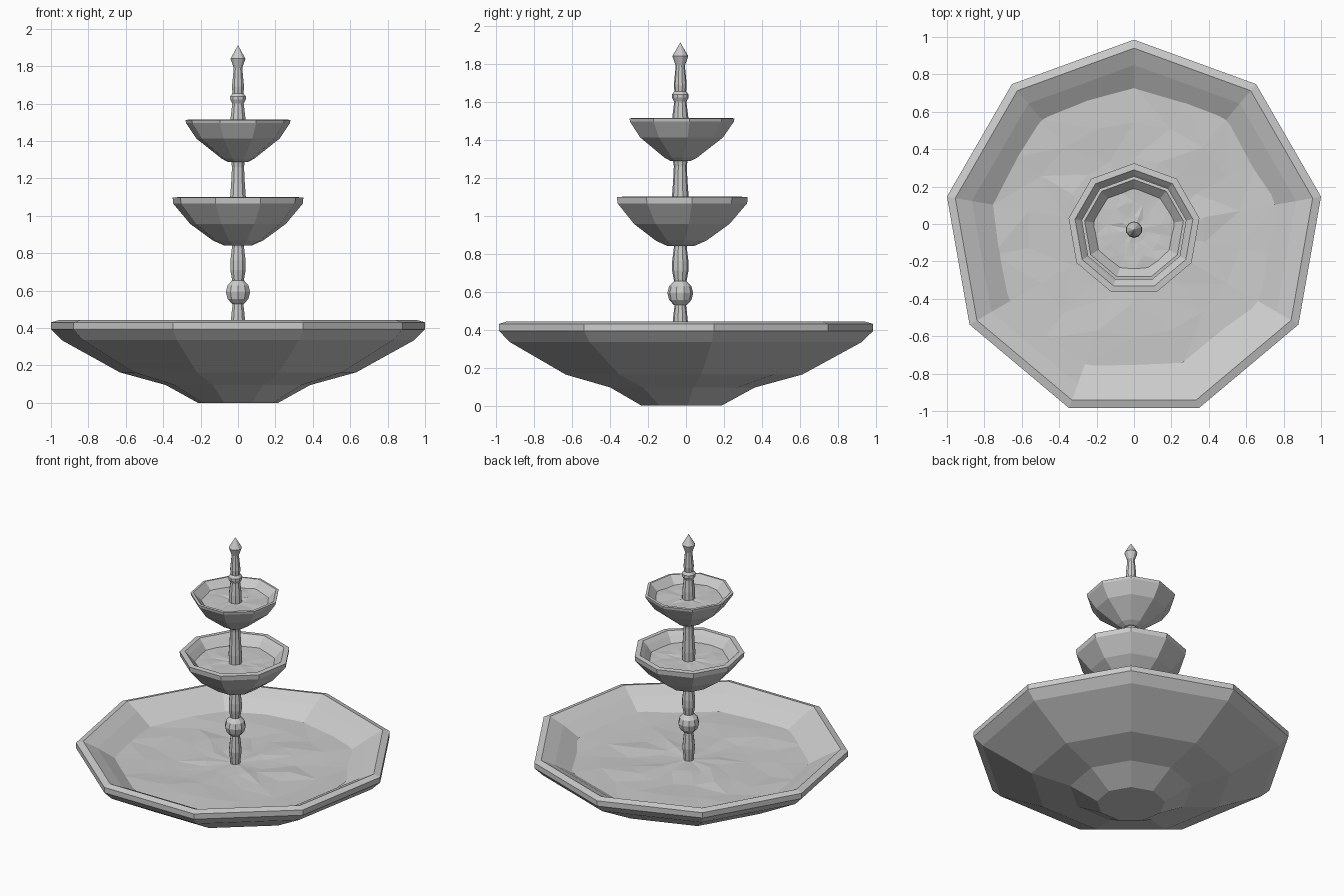
import bpy
import bmesh
import math
import random

random.seed(4)
if "Cube" in bpy.data.objects:
    bpy.data.objects.remove(bpy.data.objects["Cube"], do_unlink=True)

CENTRE_Y = -0.03
SIDES = 9


def make_material(name, colour):
    mat = bpy.data.materials.new(name)
    mat.use_nodes = True
    mat.diffuse_color = colour
    mat.node_tree.nodes["Principled BSDF"].inputs["Base Color"].default_value = colour
    return mat


stone = make_material("grey stone", (0.6, 0.6, 0.6, 1))


def finish(name, bm):
    bmesh.ops.recalc_face_normals(bm, faces=bm.faces)
    mesh = bpy.data.meshes.new(name)
    bm.to_mesh(mesh)
    bm.free()
    mesh.materials.append(stone)
    obj = bpy.data.objects.new(name, mesh)
    obj.location.y = CENTRE_Y
    bpy.context.collection.objects.link(obj)
    return obj


def ring(bm, radius, z, sides, jitter=0.0):
    """One ring of vertices, or a single vertex on the axis."""
    if radius == 0:
        return [bm.verts.new((0, 0, z))]
    verts = []
    for i in range(sides):
        a = math.pi / 2 + 2 * math.pi * i / sides
        dz = random.uniform(-jitter, jitter)
        verts.append(bm.verts.new((radius * math.cos(a), radius * math.sin(a), z + dz)))
    return verts


def bridge(bm, low, high):
    n = max(len(low), len(high))
    for i in range(n):
        j = (i + 1) % n
        if len(low) == 1:
            bm.faces.new((low[0], high[j], high[i]))
        elif len(high) == 1:
            bm.faces.new((low[i], low[j], high[0]))
        else:
            bm.faces.new((low[i], low[j], high[j], high[i]))


def turned(name, profile, sides):
    """Revolve a (radius, height) profile that starts and ends on the axis."""
    bm = bmesh.new()
    rings = [ring(bm, r, z, sides) for r, z in profile]
    for low, high in zip(rings, rings[1:]):
        bridge(bm, low, high)
    return finish(name, bm)


def water(name, radius, z, ripple, rings_count, sides):
    """Faceted, gently rippled disc."""
    bm = bmesh.new()
    rings = [ring(bm, radius * k / rings_count, z, sides, ripple)
             for k in range(rings_count + 1)]
    for inner, outer in zip(rings, rings[1:]):
        bridge(bm, inner, outer)
    bmesh.ops.triangulate(bm, faces=bm.faces)
    obj = finish(name, bm)
    if obj.data.polygons[0].normal.z < 0:
        obj.data.flip_normals()
    return obj


# Large basin: outside, sloped rim, then inner wall
turned("basin", [
    (0, 0), (0.218, 0), (0.392, 0.095), (0.642, 0.163), (0.957, 0.335),
    (1.0154, 0.393), (1.0154, 0.43), (0.97, 0.443),
    (0.88, 0.4), (0.73, 0.31), (0, 0.27)], SIDES)
water("basin_water", 0.765, 0.333, 0.008, 4, 18)

# Middle bowl
turned("middle_bowl", [
    (0, 0.84), (0.072, 0.84), (0.137, 0.868), (0.26, 0.957), (0.352, 1.065),
    (0.355, 1.097), (0.32, 1.1), (0.295, 1.075), (0.245, 1.015), (0, 0.97)], SIDES)
water("middle_water", 0.265, 1.035, 0.004, 3, 18)

# Upper bowl
turned("upper_bowl", [
    (0, 1.288), (0.055, 1.288), (0.088, 1.305), (0.225, 1.412), (0.282, 1.495),
    (0.285, 1.512), (0.268, 1.514), (0.205, 1.45), (0, 1.41)], SIDES)
water("upper_water", 0.218, 1.465, 0.004, 3, 18)

# Turned column pieces, bottom to top
turned("lower_column", [
    (0, 0.28), (0.03, 0.28), (0.033, 0.34), (0.042, 0.42), (0.036, 0.48),
    (0.03, 0.53), (0, 0.53)], 10)
ball_steps = 6
turned("column_ball", [
    (0.068 * math.sin(math.pi * k / ball_steps) if 0 < k < ball_steps else 0,
     0.592 - 0.072 * math.cos(math.pi * k / ball_steps))
    for k in range(ball_steps + 1)], 10)
turned("baluster", [
    (0, 0.65), (0.032, 0.65), (0.043, 0.71), (0.043, 0.76), (0.034, 0.83),
    (0.034, 0.86), (0, 0.86)], 10)
turned("middle_column", [
    (0, 1.0), (0.042, 1.0), (0.044, 1.1), (0.038, 1.18), (0.034, 1.26),
    (0.04, 1.3), (0, 1.3)], 10)
turned("finial", [
    (0, 1.43), (0.044, 1.43), (0.042, 1.52), (0.032, 1.6), (0.044, 1.622),
    (0.044, 1.638), (0.031, 1.655), (0.034, 1.69), (0.024, 1.79),
    (0.042, 1.84), (0, 1.912)], 10)
